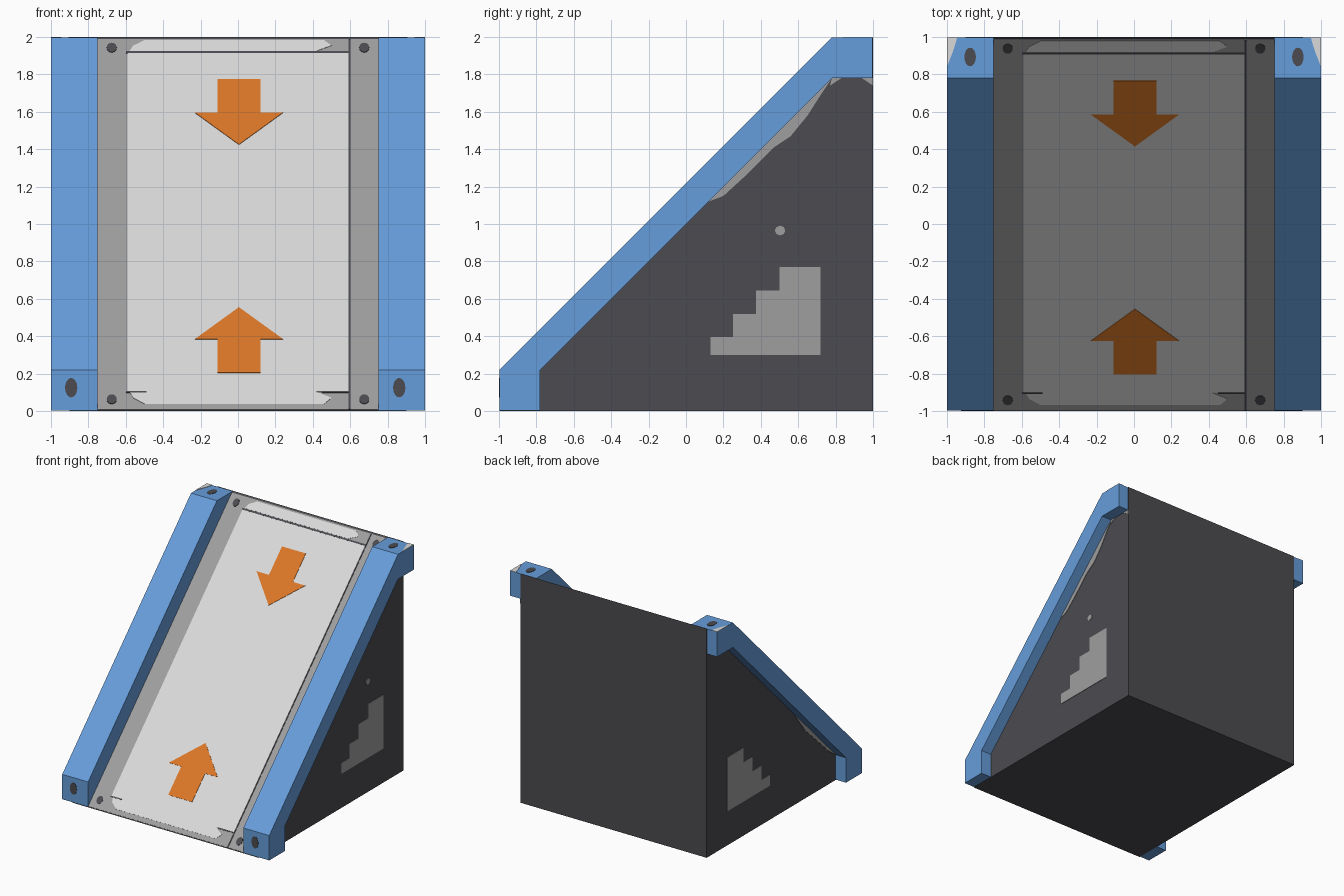
import bpy
import bmesh
from math import cos, sin, tau
from mathutils import Vector

cube = bpy.data.objects.get("Cube")
if cube:
    bpy.data.objects.remove(cube, do_unlink=True)


def srgb(h):
    vals = [int(h[i:i + 2], 16) / 255 for i in (0, 2, 4)]
    return [c / 12.92 if c < 0.04 else ((c + 0.055) / 1.055) ** 2.4 for c in vals] + [1]


def material(name, code):
    m = bpy.data.materials.new(name)
    m.use_nodes = True
    m.diffuse_color = srgb(code)
    m.node_tree.nodes["Principled BSDF"].inputs["Base Color"].default_value = srgb(code)
    return m


blue = material("rail blue", "669DDB")
charcoal = material("body charcoal", "4C4B50")
grey = material("frame grey", "A09F9F")
light = material("panel light grey", "DADADA")
orange = material("arrow orange", "DC7727")


def prism(name, pts, plane, depth, mat):
    """Extrude a flat outline lying on a plane (origin, u, v, normal)."""
    o, u, v, n = (Vector(p) for p in plane)
    bm = bmesh.new()
    face = bm.faces.new([bm.verts.new(o + u * a + v * b) for a, b in pts])
    ext = bmesh.ops.extrude_face_region(bm, geom=[face])["geom"]
    moved = [g for g in ext if isinstance(g, bmesh.types.BMVert)]
    bmesh.ops.translate(bm, verts=moved, vec=n.normalized() * depth)
    bmesh.ops.recalc_face_normals(bm, faces=bm.faces)
    me = bpy.data.meshes.new(name)
    bm.to_mesh(me)
    bm.free()
    me.materials.append(mat)
    ob = bpy.data.objects.new(name, me)
    bpy.context.collection.objects.link(ob)
    return ob


def box(x0, y0, x1, y1):
    return [(x0, y0), (x1, y0), (x1, y1), (x0, y1)]


def oval(x, y, rx, ry, n=16):
    return [(x + rx * cos(tau * i / n), y + ry * sin(tau * i / n)) for i in range(n)]


X, Y, Z = (1, 0, 0), (0, 1, 0), (0, 0, 1)
slope = ((0, -1, 0), X, (0, 1, 1), (0, -1, 1))
front = ((0, -0.997, 0), X, Z, (0, -1, 0))
top = ((0, 0, 1.997), X, Y, Z)

# Wedge body
prism("wedge_body", [(-1, 0), (1, 0), (1, 2)], ((-0.9, 0, 0), Y, Z, X), 1.8, charcoal)

# Sloping face: frame, panel, end strips and seams
prism("slope_frame", box(-0.75, 0.006, 0.75, 1.988), slope, 0.003, grey)
prism("slope_panel", box(-0.592, 0.1, 0.592, 1.91), slope, 0.005, light)
for name, z0, z1 in (("lower_strip", 0.035, 0.1), ("upper_strip", 1.922, 1.98)):
    mid, flat = (z0 + z1) / 2, z0 if z0 < 1 else z1
    inner = z1 if z0 < 1 else z0
    prism(name, [(-0.58, inner), (-0.56, mid), (-0.5, flat), (0.46, flat),
                 (0.5, mid), (0.42, inner)], slope, 0.005, light)
seams = {"side_seam": (0.592, 0.006, 0.602, 1.985), "upper_seam": (-0.6, 1.91, 0.6, 1.92),
         "lower_left_seam": (-0.6, 0.095, -0.49, 0.102),
         "lower_right_seam": (0.45, 0.095, 0.6, 0.102)}
for name, b in seams.items():
    prism(name, box(*b), slope, 0.006, charcoal)

# Arrows pointing to the middle
arrow = [(-0.11, 0.2), (0.12, 0.2), (0.12, 0.38), (0.24, 0.38),
         (0.005, 0.55), (-0.23, 0.38), (-0.11, 0.38)]
prism("lower_arrow", arrow, slope, 0.008, orange)
prism("upper_arrow", [(x, 1.97 - z) for x, z in arrow], slope, 0.008, orange)

# Rails, bolts and side stair marks, mirrored
rail = [(-0.997, 0.003), (-0.997, 0.22), (0.78, 1.997), (0.997, 1.997),
        (0.997, 1.78), (0.78, 1.78), (-0.78, 0.22), (-0.78, 0.003)]
stairs = [(0.13, 0.3), (0.72, 0.3), (0.72, 0.77), (0.5, 0.77), (0.5, 0.645), (0.375, 0.645),
          (0.375, 0.52), (0.25, 0.52), (0.25, 0.395), (0.13, 0.395)]
for side, s in (("left", 1), ("right", -1)):
    outward = (s, 0, 0)
    prism(side + "_rail", rail, ((0.75 * s, 0, 0), Y, Z, outward), 0.25, blue)
    prism(side + "_front_bolt", oval(0.877 * s - 0.015, 0.125, 0.033, 0.052), front, 0.003, charcoal)
    prism(side + "_top_bolt", oval(0.876 * s, 0.893, 0.031, 0.05), top, 0.003, charcoal)
    for level, z in (("lower", 0.06), ("upper", 1.94)):
        prism(f"{side}_{level}_frame_bolt", oval(0.675 * s, z, 0.027, 0.025), slope, 0.006, charcoal)
    wall = ((0.9 * s, 0, 0), Y, Z, outward)
    prism(side + "_stair_mark", stairs, wall, 0.004, grey)
    prism(side + "_worn_corner", [(s, 0.997), (0.945 * s, 0.997), (0.965 * s, 0.93), (s, 0.84)],
          top, 0.003, light)

# Worn patches along the rail edges
left_wall = ((0.9, 0, 0), Y, Z, X)
prism("left_worn_edge", [(0.12, 1.12), (0.78, 1.78), (0.72, 1.69), (0.65, 1.58), (0.56, 1.47),
                         (0.47, 1.41), (0.32, 1.26), (0.2, 1.15)], left_wall, 0.004, grey)
prism("left_worn_top", [(0.78, 1.78), (1, 1.78), (1, 1.74), (0.94, 1.78), (0.83, 1.78), (0.77, 1.74)],
      left_wall, 0.004, grey)
prism("left_dot_mark", oval(0.503, 0.965, 0.028, 0.026, 8), left_wall, 0.004, grey)
prism("right_worn_edge", [(-0.19, 0.81), (-0.35, 0.6), (-0.5, 0.46), (-0.68, 0.29), (-0.78, 0.22)],
      ((-0.9, 0, 0), Y, Z, (-1, 0, 0)), 0.004, grey)
